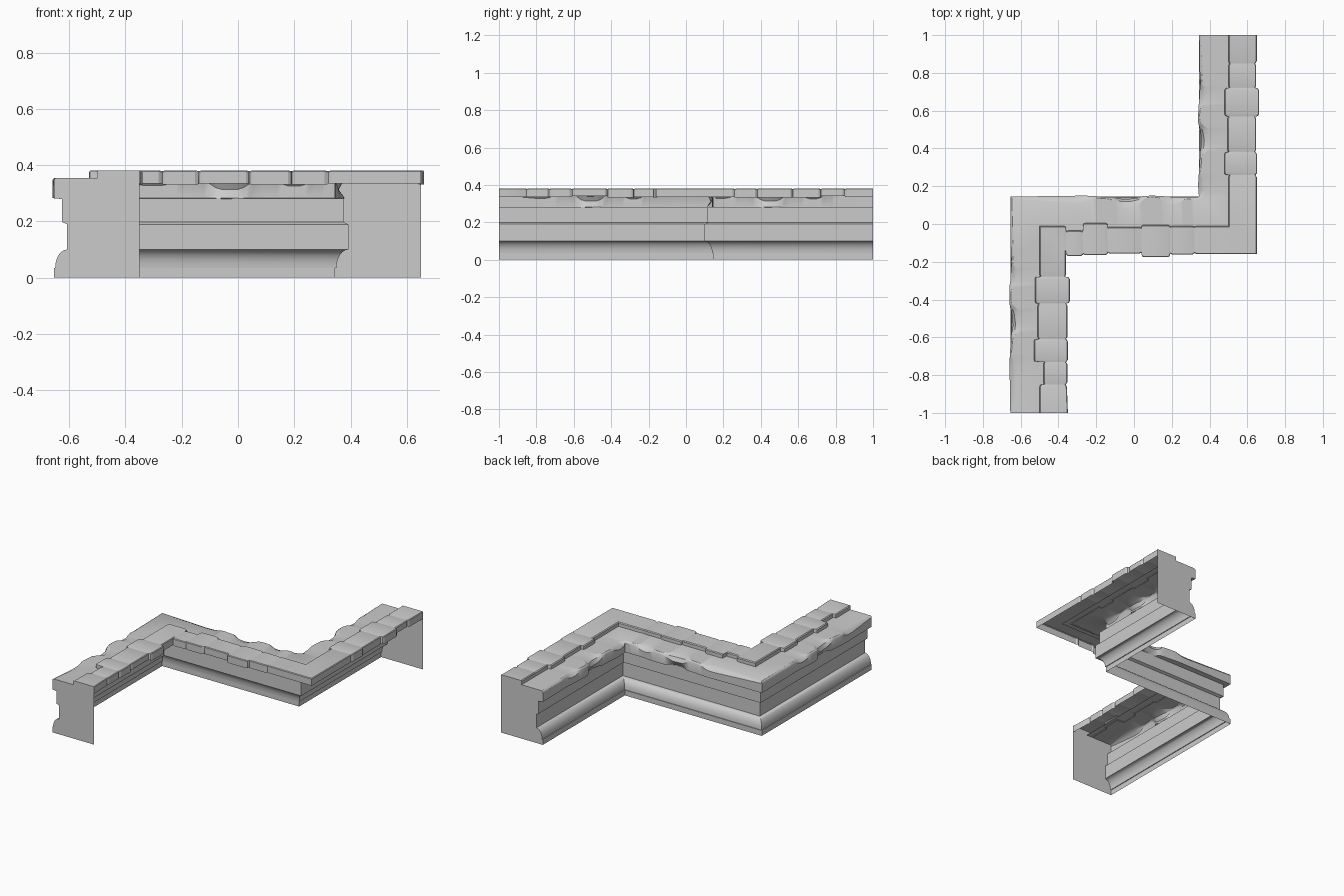
import bpy, bmesh, math, random

random.seed(4)
old = bpy.data.objects.get("Cube")
if old:
    bpy.data.objects.remove(old, do_unlink=True)

stone = bpy.data.materials.new("pale grey stone")
stone.use_nodes = True
GREY = (0.6, 0.6, 0.6, 1)
stone.diffuse_color = GREY
stone.node_tree.nodes["Principled BSDF"].inputs["Base Color"].default_value = GREY

# Three legs of the Z-shaped wall: run axis, centre line, start and end
LEGS = [("y", -0.5, -1.0, -0.01), ("x", -0.01, -0.5, 0.5), ("y", 0.5, -0.01, 1.0)]
MIDDLES = (-0.48, 0.0, 0.48)


def place(leg, s, u, z):
    """Point at run position s, offset u towards the moulded side, mitred at corners."""
    axis, line, a, b = LEGS[leg]
    turn = -1 if leg == 1 else 1
    if s <= a:
        s = a if leg == 0 else a + turn * u
    elif s >= b:
        s = b if leg == 2 else b + turn * u
    return (line - u, s, z) if axis == "y" else (s, line + u, z)


def finish(name, bm, angle=35):
    bmesh.ops.remove_doubles(bm, verts=bm.verts, dist=0.0004)
    mesh = bpy.data.meshes.new(name)
    bm.to_mesh(mesh)
    bm.free()
    mesh.materials.append(stone)
    ob = bpy.data.objects.new(name, mesh)
    bpy.context.collection.objects.link(ob)
    bpy.ops.object.select_all(action="DESELECT")
    ob.select_set(True)
    bpy.context.view_layer.objects.active = ob
    bpy.ops.object.shade_smooth_by_angle(angle=math.radians(angle))
    return ob


def sweep(name, stations, angle=35):
    """stations(leg) gives (s, profile) pairs; consecutive profiles are bridged."""
    bm = bmesh.new()
    for leg in range(3):
        last = None
        for s, profile in stations(leg):
            row = [bm.verts.new(place(leg, s, u, z)) for u, z in profile]
            if last:
                for i in range(len(row) - 1):
                    bm.faces.new((last[i], last[i + 1], row[i + 1], row[i]))
            last = row
    return finish(name, bm, angle)


# Moulding: plinth, rounded shoulder, two flat bands
ROUND = [(0.108 + 0.042 * math.cos(k * math.pi / 12),
          0.035 + 0.065 * math.sin(k * math.pi / 12)) for k in range(7)]
MOULDING = [(0.155, 0), (0.155, 0.035)] + ROUND + [
    (0.108, 0.19), (0.125, 0.198), (0.125, 0.282)]
sweep("moulded_wall", lambda leg: [(LEGS[leg][2], MOULDING), (LEGS[leg][3], MOULDING)])

# Outer coping: a lower course with weathered top edge and a broken lip
CHIPS = [(-0.3, 0.07, 0.022), (-0.03, 0.07, 0.04), (0.2, 0.05, 0.025), (0.36, 0.04, 0.012)]


def coping_profile(t=None):
    chip, lip, wave = 0.006, 0.0, 0.0
    if t is not None:
        chip += sum(d * math.exp(-((t - c) / w) ** 4) for c, w, d in CHIPS)
        lip = 0.03 * math.exp(-((t + 0.025) / 0.06) ** 6)
        wave = 0.005 * math.sin(t * 17) + random.uniform(-0.001, 0.001)
    edge = 0.155 + wave
    return [(0.125, 0.28), (edge - lip, 0.283), (edge - lip * 0.3, 0.35 - chip * 0.8),
            (edge - chip * 0.5, 0.353 - chip * 0.3), (edge - chip * 1.4, 0.355), (-0.04, 0.355)]


def coping(leg):
    a, b = LEGS[leg][2:]
    rows = [(a, coping_profile())]
    for k in range(-16, 17):
        s = MIDDLES[leg] + k * 0.02
        rows.append((s, coping_profile(k * 0.02)))
    return rows + [(b, coping_profile())]


sweep("outer_coping", coping, 30)

# Inner slabs: (joint position, inner edge, step edge) for each stone along a leg
SLABS = [
    [(-0.85, -0.145, 0.0), (-0.73, -0.147, -0.02), (-0.61, -0.15, 0.03),
     (-0.42, -0.147, 0.01), (-0.28, -0.16, 0.025), (0, -0.14, 0.0)],
    [(-0.36, -0.14, 0.0), (-0.27, -0.16, -0.025), (-0.14, -0.155, 0.015), (0.04, -0.147, -0.005),
     (0.19, -0.166, 0.005), (0.32, -0.152, 0.0), (1, -0.15, 0.0)],
    [(0.26, -0.15, 0.0), (0.38, -0.152, 0.022), (0.57, -0.147, 0.005),
     (0.72, -0.162, 0.02), (0.85, -0.147, 0.0), (1, -0.15, 0.0)],
]
CORNER_EDGE = (-0.15, -0.14, -0.15)


def slab_profile(inner, step, low, dip=0.0):
    return [(step, 0.35), (step, 0.377 - dip), (step - 0.005, 0.382 - dip),
            (inner + 0.004, 0.382 - dip), (inner, 0.378 - dip), (inner, low)]


def slabs(leg):
    a, b = LEGS[leg][2:]
    rows, s0 = [], a
    for i, (s1, inner, step) in enumerate(SLABS[leg]):
        s1 = min(s1, b)
        low = 0.335
        if 0 < i < len(SLABS[leg]) - 1:
            low = random.choice((0.332, 0.335, 0.342))
        body = slab_profile(inner, step, low)
        joint = slab_profile(inner + 0.006, step - 0.004, low, 0.003)
        if i == 0:
            rows.append((s0, slab_profile(CORNER_EDGE[leg], step, low)))
        else:
            rows += [(s0 + 0.002, joint), (s0 + 0.012, body)]
        if s1 < b:
            rows += [(s1 - 0.012, body), (s1 - 0.002, joint)]
        else:
            rows.append((b, body))
        s0 = s1
    return rows


sweep("inner_slabs", slabs, 30)

# Flat end caps that close the two cut ends
OUTLINE = MOULDING[:-1] + coping_profile()[:-1] + [
    (0.0, 0.355), (0.0, 0.382), (-0.15, 0.382), (-0.15, 0)]
for name, leg, end in (("front_end_cap", 0, -1.0), ("back_end_cap", 2, 1.0)):
    bm = bmesh.new()
    ring = [bm.verts.new(place(leg, end, u, z)) for u, z in OUTLINE]
    bm.faces.new(ring if end > 0 else ring[::-1])
    bm.normal_update()
    finish(name, bm)
